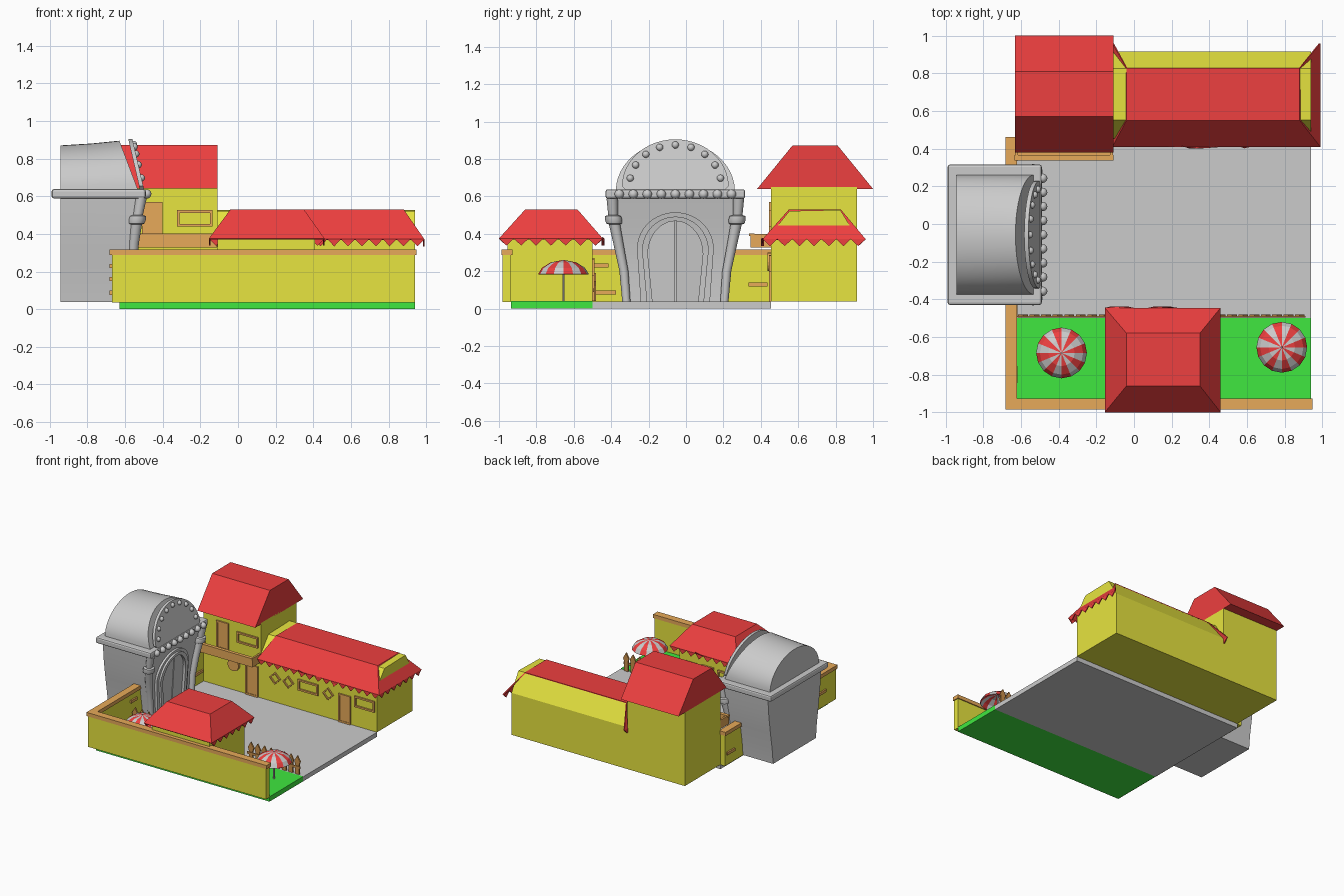
import bpy, bmesh, math
from math import sin, cos, pi

if "Cube" in bpy.data.objects:
    bpy.data.objects.remove(bpy.data.objects["Cube"])


def material(name, c):
    m = bpy.data.materials.new(name)
    m.diffuse_color = (*c, 1)
    m.use_nodes = True
    m.node_tree.nodes["Principled BSDF"].inputs["Base Color"].default_value = m.diffuse_color
    return m


RED = material("roof_red", (.85, .05, .05))
YELLOW = material("wall_yellow", (.8, .78, .05))
ORANGE = material("wood_orange", (.8, .4, .1))
BROWN = material("fence_brown", (.6, .28, .07))
GREEN = material("lawn_green", (.05, .8, .05))
WHITE = material("canopy_white", (.8, .8, .8))
smooth = []


def mesh(name, verts, faces, mat=None, soft=False):
    me = bpy.data.meshes.new(name)
    me.from_pydata(verts, [], faces)
    bm = bmesh.new()
    bm.from_mesh(me)
    bmesh.ops.remove_doubles(bm, verts=bm.verts, dist=1e-5)
    bmesh.ops.recalc_face_normals(bm, faces=bm.faces)
    bm.to_mesh(me)
    bm.free()
    ob = bpy.data.objects.new(name, me)
    bpy.context.collection.objects.link(ob)
    if mat:
        me.materials.append(mat)
    if soft:
        smooth.append(ob)
    return ob


def loft(name, loops, mat=None, soft=False):
    n = len(loops[0])
    faces = [(k*n+i, k*n+(i+1) % n, (k+1)*n+(i+1) % n, (k+1)*n+i)
             for k in range(len(loops)-1) for i in range(n)]
    faces += [tuple(range(n)), tuple(range((len(loops)-1)*n, len(loops)*n))]
    return mesh(name, [p for l in loops for p in l], faces, mat, soft)


def rect(x0, x1, y0, y1, z):
    return [(x0, y0, z), (x1, y0, z), (x1, y1, z), (x0, y1, z)]


def box(name, x0, x1, y0, y1, z0, z1, mat=None):
    return loft(name, [rect(x0, x1, y0, y1, z0), rect(x0, x1, y0, y1, z1)], mat)


def prism_x(name, profile, x0, x1, mat):
    return loft(name, [[(x, y, z) for y, z in profile] for x in (x0, x1)], mat)


def ring(name, outer, inner, place, mat=None):
    n = len(outer)
    v = [place(u, w, d) for d in (0, 1) for l in (outer, inner) for u, w in l]
    f = []
    for i in range(n):
        j = (i+1) % n
        for a, b in ((0, n), (2*n, 3*n), (0, 2*n), (n, 3*n)):
            f.append((a+i, a+j, b+j, b+i))
    return mesh(name, v, f, mat)


def roof(name, top, low, zt, zl, sides, fringed):
    """Hipped roof sheet; sides 0..3 = front, right, back, left."""
    t, l = rect(*top, zt), rect(*low, zl)
    v, f = t + l, [(0, 1, 2, 3)]
    for s in sides:
        e = (s+1) % 4
        f.append((s, e, 4+e, 4+s))
        if s in fringed:
            a, b = l[s], l[e]
            n = round(math.dist(a, b)/.075)
            for k in range(n):
                p = [tuple(a[c]+(b[c]-a[c])*q/n for c in range(3)) for q in (k, k+.5, k+1)]
                o = len(v)
                v += [p[0], (p[1][0], p[1][1], zl-.038), p[2]]
                f.append((o, o+1, o+2))
    ob = mesh(name, v, f, RED)
    ob.modifiers.new("thickness", "SOLIDIFY").thickness = .008


def window(name, x, z, w, h, y, out=-1, diamond=False):
    def pts(w, h):
        return ([(-w, 0), (0, -h), (w, 0), (0, h)] if diamond
                else [(-w, -h), (w, -h), (w, h), (-w, h)])
    ring(name, pts(w/2, h/2), pts(w/2-.014, h/2-.014),
         lambda u, v, d: (x+u, y+out*.012*d, z+v), ORANGE)


def door(name, x, z0, w, h, y, out=-1):
    ys = sorted((y, y+out*.008))
    box(name, x-w/2+.01, x+w/2-.01, *ys, z0, z0+h-.01, ORANGE)
    window(name+"_frame", x, z0+h/2, w, h, y, out)


# Ground and lawn
box("courtyard", -.63, .94, -.5, .455, 0, .037)
box("lawn", -.63, .94, -.935, -.5, 0, .04, GREEN)

# Perimeter walls with caps and loose bricks
for name, b in (("front_wall", (-.64, .94, -.98, -.935)),
                ("left_wall_near", (-.67, -.63, -.98, -.33)),
                ("left_wall_far", (-.67, -.63, .2, .455))):
    box(name, *b, .035, .29, YELLOW)
    box(name+"_cap", b[0]-.012, b[1]+.008, b[2]-.006, b[3]+.008, .287, .317, ORANGE)
for y, z, w in ((-.455, .23, .08), (-.43, .087, .11), (.385, .13, .1), (-.8, .16, .09)):
    box("wall_brick", -.682, -.618, y-w/2, y+w/2, z-.011, z+.011, ORANGE)

# Long building: its rear roof slope is plain wall
prism_x("long_house_walls", [(.455, .037), (.915, .037), (.915, .38), (.825, .528),
                             (.552, .522), (.455, .4)], -.11, .94, YELLOW)
roof("long_house_roof", (-.04, .88, .55, .828), (-.115, .99, .41, .96), .53, .372, (0, 1, 3), (0, 1, 3))
for x in (.02, .14, .5):
    window("diamond_window", x, .235, .1, .1, .455, diamond=True)
for x in (.32, .83):
    window("long_house_window", x, .24, .18, .09, .455)
door("long_house_door", .65, .037, .11, .23, .455)

# Small house by the front wall
box("small_house_walls", -.11, .41, -.955, -.5, .037, .39, YELLOW)
roof("small_house_roof", (-.04, .35, -.86, -.58), (-.155, .46, -1, -.445), .53, .375,
     range(4), (1, 2, 3))
door("small_house_door", .15, .04, .11, .23, -.5, 1)
for x in (0, .3):
    window("small_house_window", x, .22, .12, .09, -.5, 1)

# Tower with balcony
box("tower_walls", -.63, -.11, .455, .915, .037, .65, YELLOW)
prism_x("tower_roof", [(.38, .64), (1, .64), (.81, .873), (.57, .873)], -.633, -.11, RED)
box("balcony_floor", -.63, -.112, .345, .455, .328, .345, ORANGE)
box("balcony_front", -.63, -.112, .345, .36, .345, .395, ORANGE)
box("balcony_rail", -.635, -.11, .338, .366, .388, .402, ORANGE)
for x in (-.63, -.127):
    box("balcony_end", x, x+.015, .36, .455, .345, .4, ORANGE)
door("balcony_door", -.455, .345, .11, .225, .455)
window("tower_window", -.23, .482, .19, .088, .455)
door("tower_door", -.19, .037, .11, .25, .455)
prof = [(.05*cos(i*pi/8), .05*sin(i*pi/8)) for i in range(16)]
loft("round_plaque", [[(-.35+a, y, .25+b) for a, b in prof] for y in (.435, .456)], ORANGE)

# Parasols
for x, y in ((-.385, -.685), (.785, -.655)):
    n, v, f = 16, [], []
    rings = ((.135, .185), (.115, .218), (.07, .247), (.004, .26))
    for r, z in rings:
        v += [(x+r*cos(2*pi*i/n), y+r*sin(2*pi*i/n), z) for i in range(n)]
    f = [(k*n+i, k*n+(i+1) % n, (k+1)*n+(i+1) % n, (k+1)*n+i) for k in range(3) for i in range(n)]
    canopy = mesh("parasol_canopy", v, f, RED)
    canopy.data.materials.append(WHITE)
    for i, p in enumerate(canopy.data.polygons):
        p.material_index = i % n % 2
    canopy.modifiers.new("thickness", "SOLIDIFY").thickness = .004
    loft("parasol_pole", [[(x+.006*cos(i*pi/4), y+.006*sin(i*pi/4), z) for i in range(8)] for z in (.04, .25)])

# Picket fence
for x0, x1 in ((-.62, -.13), (.43, .91)):
    n = 8
    for k in range(n):
        x = x0 + (k+.5)*(x1-x0)/n
        shape = [(-.018, .04), (.018, .04), (.018, .12), (.026, .145), (0, .19), (-.026, .145), (-.018, .12)]
        loft("fence_picket", [[(x+a, y, z) for a, z in shape] for y in (-.492, -.48)], BROWN)
    box("fence_rail", x0, x1, -.497, -.49, .09, .108, BROWN)

# Gatehouse body, flaring upward
CY = -.057
LEVELS = ((.037, -.575, .277), (.15, -.578, .288), (.3, -.572, .312), (.45, -.552, .333), (.6, -.525, .345))


def front_x(z):
    for (a, xa, _), (b, xb, _) in zip(LEVELS, LEVELS[1:]):
        if z <= b:
            return xa + (xb-xa)*(z-a)/(b-a)
    return -.525


loft("gate_body", [rect(-.943, xf, CY-h, CY+h, z) for z, xf, h in LEVELS], None, True)
band = box("gate_band", -.99, -.49, CY-.373, CY+.373, .588, .638)
bev = band.modifiers.new("soft_edges", "BEVEL")
bev.width, bev.segments = .012, 2

# Barrel vault and leaning riveted gable plate
ARC = [(cos(i*pi/24), sin(i*pi/24)) for i in range(25)]
loft("gate_vault", [[(x0+dx*s, CY+.318*c, .63+h*s) for c, s in ARC]
                    for x0, dx, h in ((-.943, 0, .24), (-.75, -.03, .25), (-.53, -.1, .265))], None, True)


def lean(z):
    return -.5 - .06*((z-.64)/.26)


plate = [(CY+.285*c, .655+.25*s) for c, s in ARC]
plate = plate + [(CY-.265, .635), (CY+.265, .635)]
loft("gable_plate", [[(lean(z)+d, y, z) for y, z in plate] for d in (-.022, 0)], None, True)


def rivet(x, y, z, r):
    bm = bmesh.new()
    bmesh.ops.create_uvsphere(bm, u_segments=12, v_segments=8, radius=r)
    bmesh.ops.translate(bm, verts=bm.verts, vec=(x, y, z))
    me = bpy.data.meshes.new("rivet")
    bm.to_mesh(me)
    bm.free()
    ob = bpy.data.objects.new("rivet", me)
    bpy.context.collection.objects.link(ob)
    smooth.append(ob)


for k in range(9):
    rivet(-.485, CY-.3+.075*k, .612, .025)
    a = (10+20*k)*pi/180
    z = .66+.215*sin(a)
    rivet(lean(z), CY+.245*cos(a), z, .019)


# Arched doorway
def arch(hb, hm, zm, zt):
    p = [(CY+hm*c, zm+(zt-zm)*s) for c, s in ARC]
    return [(CY+hb, .038)] + p + [(CY-hb, .038)]


for name, o, i, depth in (("door_surround", (.185, .205, .32, .515), (.15, .175, .31, .49), .018),
                          ("door_arch", (.153, .178, .31, .492), (.122, .147, .29, .468), .034)):
    ring(name, arch(*o), arch(*i), lambda y, z, d: (front_x(z)-.02+(.02+depth)*d, y, z))
    smooth.append(bpy.context.collection.objects[-1])
for s in (-1, 1):
    leaf = [(CY+s*.004, .038)] + [(CY+s*max(.004, .147*c), .29+.178*q) for c, q in reversed(ARC[:13])] + [(CY+s*.122, .038)]
    loft("door_leaf", [[(front_x(z)+d, y, z) for y, z in leaf] for d in (-.01, .012)])

# Corner columns with capitals
for s in (-1, 1):
    path = ((.037, .262, .022), (.2, .275, .024), (.35, .305, .027), (.45, .325, .03),
            (.455, .328, .042), (.475, .33, .046), (.495, .333, .042), (.5, .333, .026), (.59, .338, .03))
    loft("corner_column", [[(front_x(z)+.012+r*cos(i*pi/6), CY+s*h+r*sin(i*pi/6), z) for i in range(12)]
                           for z, h, r in path], None, True)

bpy.ops.object.select_all(action='DESELECT')
for ob in smooth:
    ob.select_set(True)
bpy.context.view_layer.objects.active = smooth[0]
bpy.ops.object.shade_smooth_by_angle(angle=math.radians(35))
